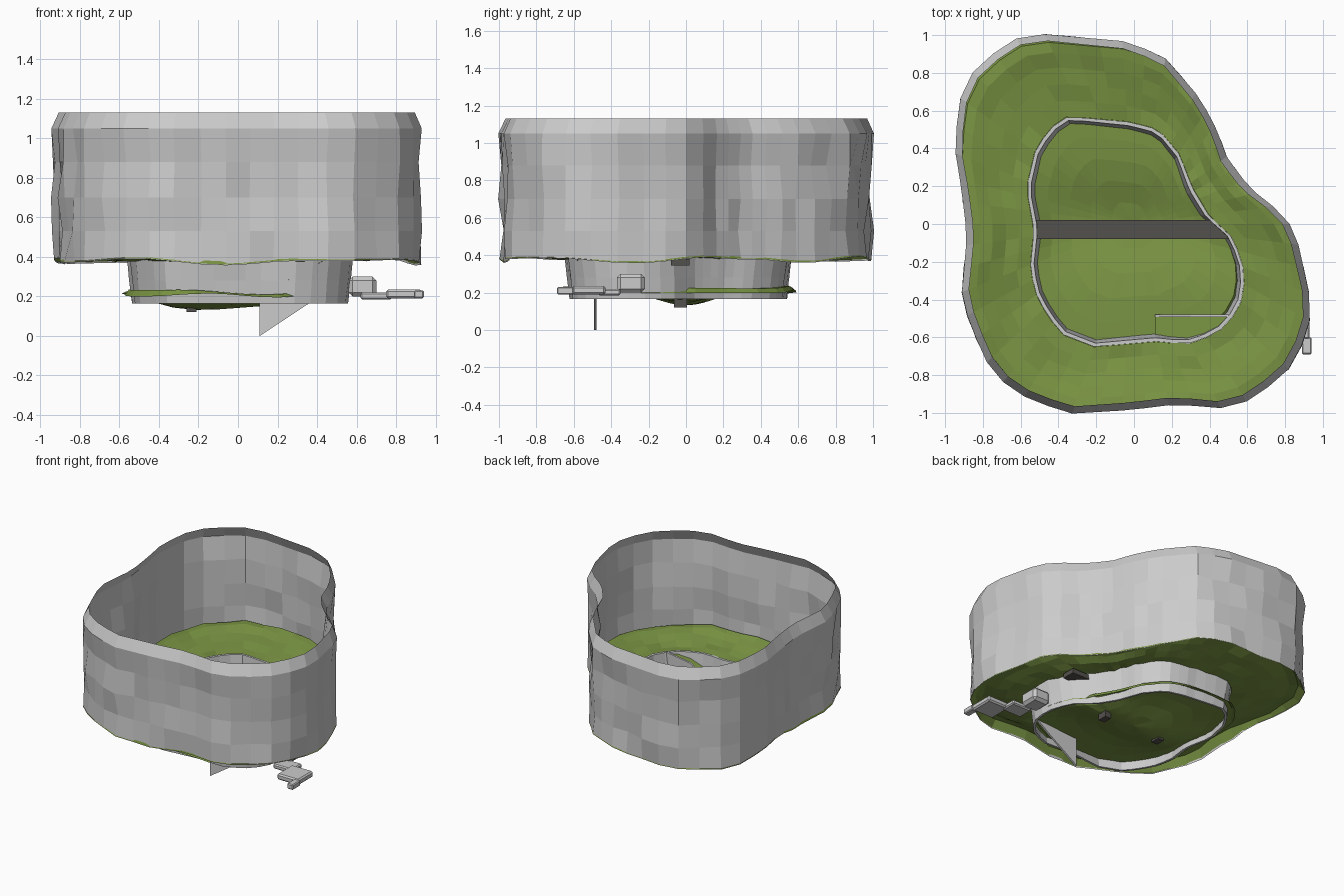
import bpy, bmesh, math, random
from mathutils import Vector

if "Cube" in bpy.data.objects:
    bpy.data.objects.remove(bpy.data.objects["Cube"])

random.seed(4)
N = 50

def material(name, rgb):
    m = bpy.data.materials.new(name)
    m.diffuse_color = (*rgb, 1)
    m.use_nodes = True
    m.node_tree.nodes["Principled BSDF"].inputs["Base Color"].default_value = m.diffuse_color
    return m

GREY = material("stone grey", (0.60, 0.60, 0.60))
GREEN = material("grass green", (0.19, 0.29, 0.055))
DARK = material("dark beam", (0.088, 0.082, 0.074))

# Plan outlines of the outer wall and the inner pit
OUTER = [(-.60, .99), (-.47, 1), (-.02, .96), (.17, .87), (.35, .66), (.44, .49), (.49, .35),
         (.61, .19), (.80, .04), (.86, -.08), (.90, -.26), (.94, -.45), (.90, -.61), (.80, -.79),
         (.61, -.93), (.46, -.97), (.22, -.95), (-.02, -.98), (-.35, -1), (-.65, -.88),
         (-.79, -.71), (-.91, -.40), (-.88, -.06), (-.91, .19), (-.94, .37), (-.93, .63), (-.83, .84)]
INNER = [(-.35, .57), (-.02, .54), (.13, .50), (.24, .37), (.31, .19), (.40, .04), (.53, -.08),
         (.59, -.27), (.56, -.45), (.44, -.58), (.27, -.64), (.14, -.62), (-.21, -.65), (-.39, -.58),
         (-.51, -.40), (-.55, -.24), (-.53, -.03), (-.57, .19), (-.52, .40), (-.44, .51)]

def radius(outline, a):
    """Distance from the origin to the outline in direction a."""
    d = Vector((math.cos(a), math.sin(a)))
    best = 0
    for i, p in enumerate(outline):
        p, q = Vector(p), Vector(outline[(i + 1) % len(outline)])
        e = q - p
        den = d.x * e.y - d.y * e.x
        if abs(den) < 1e-9:
            continue
        t = (p.x * e.y - p.y * e.x) / den
        s = (p.x * d.y - p.y * d.x) / den
        if t > 0 and -1e-6 <= s <= 1 + 1e-6:
            best = max(best, t)
    return best

ANG = [2 * math.pi * i / N for i in range(N)]
RO = [radius(OUTER, a) * 1.005 for a in ANG]
RI = [radius(INNER, a) for a in ANG]

def ring(radii, z):
    """One loop of points; z is a number or a function of the angle."""
    return [(r * math.cos(a), r * math.sin(a), z(a) if callable(z) else z)
            for r, a in zip(radii, ANG)]

def make(name, verts, faces, mat):
    me = bpy.data.meshes.new(name)
    me.from_pydata(verts, [], faces)
    bm = bmesh.new()
    bm.from_mesh(me)
    bmesh.ops.recalc_face_normals(bm, faces=bm.faces)
    bm.to_mesh(me)
    bm.free()
    me.materials.append(mat)
    ob = bpy.data.objects.new(name, me)
    bpy.context.collection.objects.link(ob)
    return ob

def loft(name, rings, mat, closed=False):
    verts = [p for r in rings for p in r]
    k = len(rings)
    faces = [(j * N + i, j * N + (i + 1) % N, (j + 1) % k * N + (i + 1) % N, (j + 1) % k * N + i)
             for j in range(k if closed else k - 1) for i in range(N)]
    return make(name, verts, faces, mat)

def box(name, lo, hi, mat, bevel=0):
    verts = [(x, y, z) for x in (lo[0], hi[0]) for y in (lo[1], hi[1]) for z in (lo[2], hi[2])]
    faces = [(0, 1, 3, 2), (4, 6, 7, 5), (0, 4, 5, 1), (2, 3, 7, 6), (0, 2, 6, 4), (1, 5, 7, 3)]
    ob = make(name, verts, faces, mat)
    if bevel:
        b = ob.modifiers.new("bevel", 'BEVEL')
        b.width, b.segments = bevel, 1
    return ob

def rough(radii, inset, amount):
    return [r - inset - random.random() * amount for r in radii]

# Outer wall: one thin sheet of rough stone courses under a leaning rim
def wave(a):
    return .375 + .012 * math.sin(5 * a) + .007 * math.sin(9 * a + 1)

base = rough(RO, 0, .02)
wall = [ring(base, wave)]
wall += [ring(rough(RO, -.003, .036), z) for z in (.53, .70, .88)]
wall += [ring(RO, 1.05), ring([r - .04 for r in RO], 1.13)]
loft("outer_wall", wall, GREY)

# Pit wall: thin lower ring, a little narrower at the foot
pit = [ring([r - .028 for r in RI], .165), ring(rough(RI, .01, .01), .28), ring(RI, .395),
       ring([r - .02 for r in RI], .395), ring([r - .045 for r in RI], .165)]
loft("pit_wall", pit, GREY, closed=True)

# Grass terrace: swells towards the wall, then drops to the wall's lower edge
terrace = []
for t, rise in ((0, 0), (.2, .004), (.4, .014), (.6, .03), (.78, .048), (.9, .05)):
    radii = [ri + .001 + (ro - ri) * t for ri, ro in zip(RI, RO)]
    terrace.append(ring(radii, lambda a, t=t, rise=rise: .383 + rise + .018 * t * math.sin(4 * a + 1)
                        + random.uniform(-.009, .009)))
terrace.append(ring([r + .002 for r in base], lambda a: wave(a) + .004))
loft("grass_terrace", terrace, GREEN)

# Sunken grass floor: dips along the middle, its lip shows outside the pit wall
def floor_point(r, a, t):
    x, y = r * t * math.cos(a), r * t * math.sin(a)
    if t > 1:
        return (x, y, .205 + .01 * math.sin(9 * x + 5 * y))
    z = .222 - .08 * math.exp(-(y / .22) ** 2) * (1 - t ** 4) + .012 * math.sin(7 * x + 4 * y)
    return (x, y, z)

reach = [r * (.93 if -1.25 < math.remainder(a, math.tau) < .1 else 1.01) for r, a in zip(RI, ANG)]
loft("pit_floor", [[floor_point(r, a, t) for r, a in zip(reach, ANG)]
                   for t in (.002, .2, .4, .6, .8, 1, 1.035)], GREEN)

# Beam bridge with two posts
box("bridge_beam", (-.53, -.08, .345), (.56, .02, .38), DARK)
for side, x in (("left", -.235), ("right", .235)):
    box("bridge_post_" + side, (x - .025, -.065, .12), (x + .025, .005, .35), DARK)

# Grass ramp up to the terrace, with its thin stone side
make("ramp", [(.11, -.49, .22), (.50, -.49, .385), (.44, -.575, .385), (.27, -.62, .29), (.11, -.60, .22)],
     [(0, 1, 2, 3, 4)], GREEN)
side = [(.11, 0), (.36, .165), (.48, .25), (.50, .40), (.30, .37), (.11, .22)]
n = len(side)
make("ramp_side", [(x, y, z) for y in (-.492, -.478) for x, z in side],
     [tuple(range(n)), tuple(range(n, 2 * n))]
     + [(i, (i + 1) % n, n + (i + 1) % n, n + i) for i in range(n)], GREY)

# Stone outlet and stepping slabs outside the pit
box("outlet_block", (.56, -.37, .20), (.70, -.22, .30), GREY, .02)
box("link_slab", (.62, -.47, .185), (.78, -.35, .22), GREY, .008)
box("step_slab", (.75, -.61, .19), (.93, -.43, .235), GREY, .01)
box("end_slab", (.89, -.69, .19), (.94, -.60, .23), GREY, .006)
